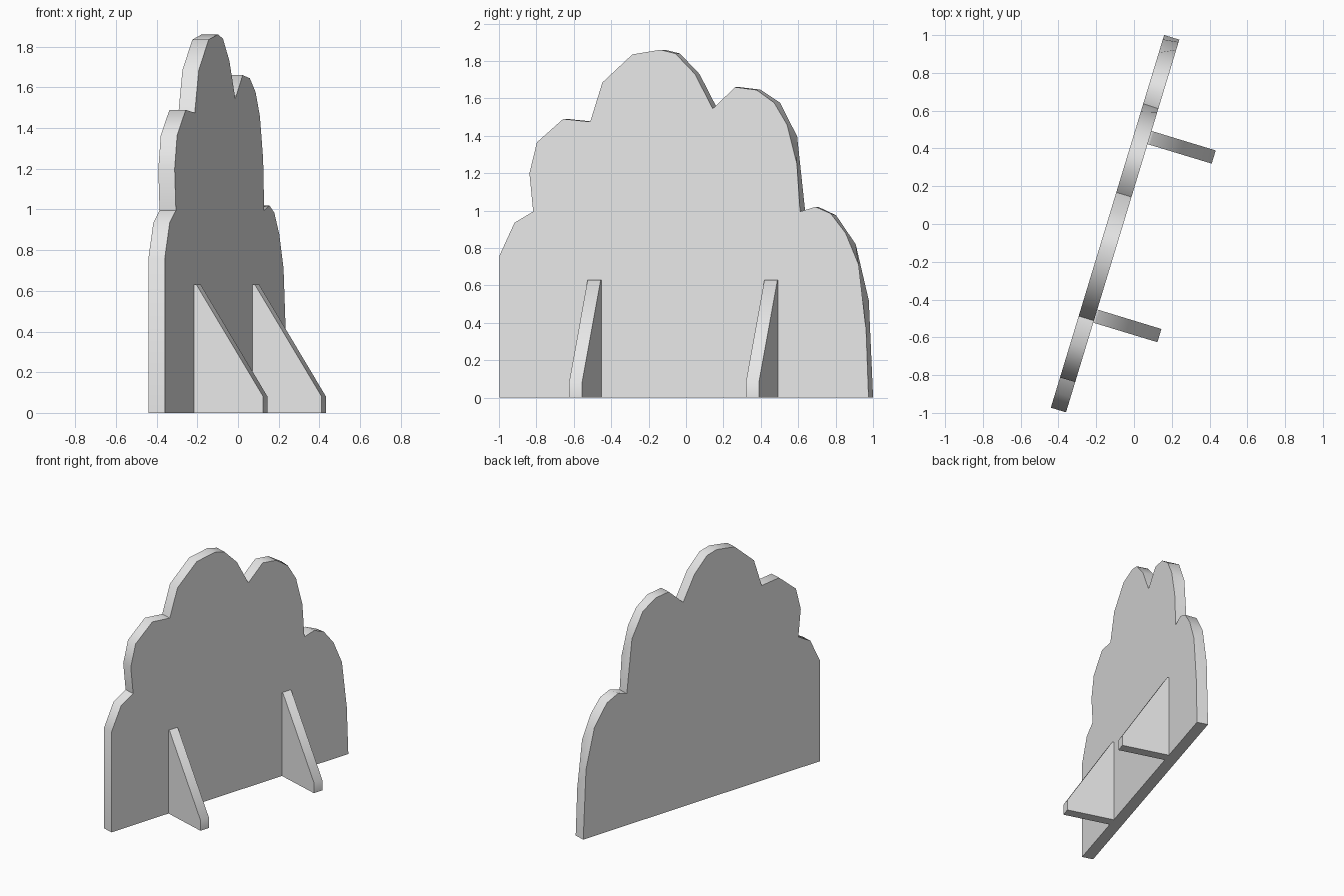
import bpy
import bmesh
from mathutils import Matrix, Vector

cube = bpy.data.objects.get("Cube")
if cube:
    bpy.data.objects.remove(cube, do_unlink=True)

grey = bpy.data.materials.new("light grey")
grey.use_nodes = True
grey.diffuse_color = (0.8, 0.8, 0.8, 1)
grey.node_tree.nodes["Principled BSDF"].inputs["Base Color"].default_value = grey.diffuse_color

# Panel frame: along the panel, out of its front face, and up
along = Vector((0.291, 0.957, 0)).normalized()
out = Vector((along.y, -along.x, 0))
origin = Vector((-0.36, -0.997, 0))
THICK = 0.084


def place(s, d, z):
    return origin + along * s + out * d + Vector((0, 0, z))


def loft(name, loop_a, loop_b):
    """Close two matching outlines into a solid."""
    bm = bmesh.new()
    a = [bm.verts.new(p) for p in loop_a]
    b = [bm.verts.new(p) for p in loop_b]
    bm.faces.new(a)
    bm.faces.new(b[::-1])
    n = len(a)
    for i in range(n):
        j = (i + 1) % n
        bm.faces.new((a[j], a[i], b[i], b[j]))
    bmesh.ops.remove_doubles(bm, verts=bm.verts, dist=0.0005)
    bmesh.ops.recalc_face_normals(bm, faces=bm.faces)
    mesh = bpy.data.meshes.new(name)
    bm.to_mesh(mesh)
    bm.free()
    mesh.materials.append(grey)
    obj = bpy.data.objects.new(name, mesh)
    bpy.context.collection.objects.link(obj)
    bpy.ops.object.select_all(action="DESELECT")
    obj.select_set(True)
    bpy.context.view_layer.objects.active = obj
    bpy.ops.object.shade_smooth_by_angle(angle=1.05)
    return obj


# Bush outline: (y, z); the lobes at the far end are coarser on the back
shared = [(-1, 0), (-1, .76), (-.92, .935), (-.82, .995), (-.84, 1.2), (-.8, 1.365),
          (-.66, 1.49), (-.515, 1.475), (-.45, 1.685), (-.29, 1.835), (-.14, 1.86),
          (-.06, 1.84), (.045, 1.73), (.14, 1.545), (.26, 1.66)]
front_end = [(.375, 1.645), (.468, 1.577), (.537, 1.46), (.59, 1.25), (.607, .995),
             (.69, 1.02), (.77, .985), (.85, .88), (.92, .71), (.96, .36), (.973, 0)]
back_end = [(.37, 1.647), (.476, 1.577), (.567, 1.396), (.567, 1.396), (.61, .995),
            (.68, 1.02), (.775, .975), (.88, .82), (.88, .82), (.95, .52), (.973, 0)]


def outline(points, depth):
    return [place((y + 1) / along.y, depth, z) for y, z in points]


loft("bush_panel", outline(shared + front_end, 0), outline(shared + back_end, -THICK))

# Triangular braces standing in front of the panel
brace = [(0, 0), (0, .63), (.012, .63), (.355, .08), (.355, 0)]
for name, s in (("right_brace", .496), ("left_brace", 1.484)):
    loft(name, [place(s, d, z) for d, z in brace],
         [place(s + .073, d, z) for d, z in brace])
